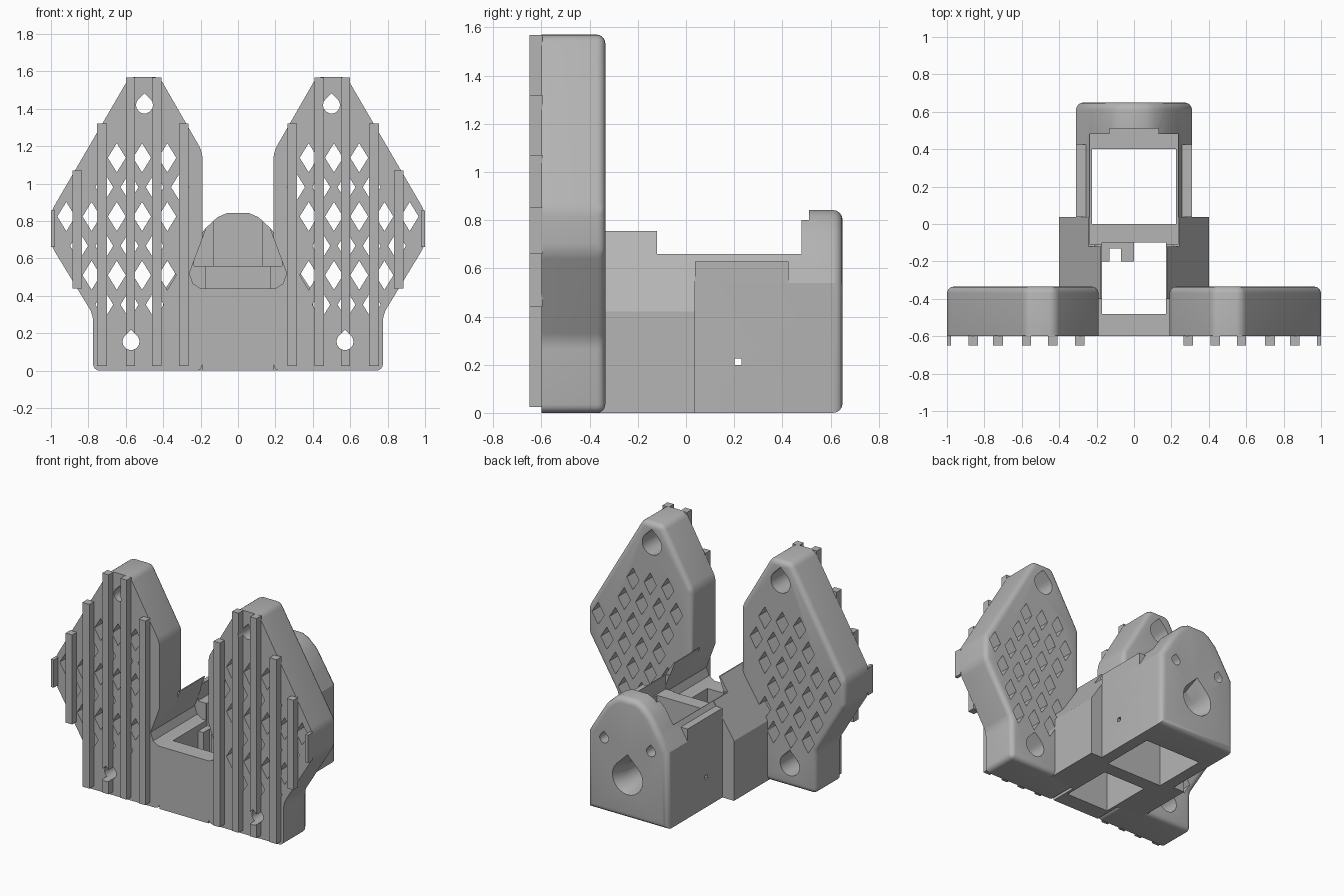
import bpy, bmesh, math

cube = bpy.data.objects.get("Cube")
if cube:
    bpy.data.objects.remove(cube, do_unlink=True)

GREY = (0.46, 0.46, 0.46, 1)
grey = bpy.data.materials.new("plain_grey")
grey.use_nodes = True
grey.diffuse_color = GREY
grey.node_tree.nodes["Principled BSDF"].inputs["Base Color"].default_value = GREY


def add_prism(bm, outline, y0, y1, taper=1.0):
    """Extrude an (x, z) outline along y; taper scales the y1 end about its centre."""
    cx = sum(p[0] for p in outline) / len(outline)
    cz = sum(p[1] for p in outline) / len(outline)
    a = [bm.verts.new((x, y0, z)) for x, z in outline]
    b = [bm.verts.new((cx + (x - cx) * taper, y1, cz + (z - cz) * taper)) for x, z in outline]
    bm.faces.new(a)
    bm.faces.new(b[::-1])
    for i in range(len(a)):
        j = (i + 1) % len(a)
        bm.faces.new((a[i], b[i], b[j], a[j]))


def rect(x0, x1, z0, z1):
    return [(x0, z0), (x1, z0), (x1, z1), (x0, z1)]


def teardrop(x, z, r, n=20):
    """Circle with a pointed top."""
    arc = [math.radians(135 + 270 * i / n) for i in range(n + 1)]
    return [(x + r * math.cos(a), z + r * math.sin(a)) for a in arc] + [(x, z + r * 1.41)]


def make(name, prisms, bevel=0, all_edges=False):
    bm = bmesh.new()
    for p in prisms:
        add_prism(bm, *p)
    bmesh.ops.recalc_face_normals(bm, faces=bm.faces)
    if bevel:
        front = min(v.co.y for v in bm.verts)
        back = max(v.co.y for v in bm.verts)
        edges = [e for e in bm.edges if all(v.co.y > back - 1e-4 for v in e.verts)
                 or (all_edges and not all(v.co.y < front + 1e-4 for v in e.verts))]
        bmesh.ops.bevel(bm, geom=edges, offset=bevel, segments=4, profile=0.5,
                        affect='EDGES', clamp_overlap=True)
    mesh = bpy.data.meshes.new(name)
    bm.to_mesh(mesh)
    bm.free()
    mesh.materials.append(grey)
    ob = bpy.data.objects.new(name, mesh)
    bpy.context.collection.objects.link(ob)
    return ob


def select(ob):
    bpy.ops.object.select_all(action='DESELECT')
    ob.select_set(True)
    bpy.context.view_layer.objects.active = ob


def cut(ob, *prisms):
    """Subtract each prism, then discard the cutter."""
    for group in prisms:
        cutter = make("cutter", group if isinstance(group, list) else [group])
        cutter.hide_render = True
        mod = ob.modifiers.new("cut", 'BOOLEAN')
        mod.operation, mod.solver, mod.object = 'DIFFERENCE', 'EXACT', cutter
        select(ob)
        bpy.ops.object.modifier_apply(modifier=mod.name)
        bpy.data.objects.remove(cutter, do_unlink=True)


def smooth(ob):
    select(ob)
    bpy.ops.object.shade_smooth_by_angle(angle=math.radians(30))


def sym(half):
    """Complete a right-hand outline with its mirror image."""
    return half + [(-x, z) for x, z in half[::-1]]


# Openings shared by several parts
throat = (sym([(0.20, 0.44), (0.24, 0.465), (0.26, 0.52), (0.17, 0.76), (0.17, 0.9)]), -0.8, -0.11)
front_well = (rect(-0.17, 0.17, -0.1, 0.9), -0.48, -0.10)
rear_well = (rect(-0.225, 0.225, -0.1, 0.9), 0.0, 0.40)
upper_well = (rect(-0.235, 0.235, 0.56, 0.9), -0.11, 0.48)

# Wing plates with diamond lattice, screw holes and ribs
WING = [(0.19, 0), (0.775, 0), (0.775, 0.30), (1.0, 0.67), (1.0, 0.85),
        (0.58, 1.57), (0.42, 1.57), (0.19, 1.17)]
SCREWS = [(0.50, 1.42), (0.572, 0.155)]
RIBS = [(0.265, 0.315, 0.025, 1.32), (0.41, 0.46, 0.025, 1.568), (0.55, 0.60, 0.025, 1.568),
        (0.70, 0.755, 0.025, 1.32), (0.835, 0.885, 0.44, 1.07), (0.978, 1.0, 0.66, 0.855)]


def lattice_points():
    for row in range(7):
        z = 1.295 - 0.157 * row
        for k in range(6):
            x = 0.31 + 0.135 * k + (0.068 if row % 2 else 0)
            outer = 1 - max(0, z - 0.85) * 0.583 - max(0, 0.67 - z) * 0.61 - 0.08
            inner = 0.19 + max(0, z - 1.17) * 0.575 + 0.08
            clear = all(math.hypot(x - a, z - b) > 0.15 for a, b in SCREWS)
            if inner < x < outer and clear and not (x < 0.35 and z < 0.7):
                yield x, z


for side, s in (("left", 1), ("right", -1)):
    wing = make(side + "_wing", [([(s * x, z) for x, z in WING], -0.60, -0.335)], 0.035, True)
    diamonds = [([(s * (x + 0.048), z), (s * x, z + 0.078), (s * (x - 0.048), z), (s * x, z - 0.078)],
                 -0.7, -0.2) for x, z in lattice_points()]
    bores = [(teardrop(s * x, z, 0.045), -0.8, -0.2) for x, z in SCREWS]
    sinks = [(teardrop(s * x, z, 0.075), -0.50, -0.2) for x, z in SCREWS]
    cut(wing, throat, diamonds, bores, sinks)
    smooth(wing)
    ribs = make(side + "_ribs", [(rect(s * a, s * b, lo, hi), -0.65, -0.595) for a, b, lo, hi in RIBS])
    cut(ribs, bores)

# Bar joining the wings at the front
bridge = make("front_bridge", [(rect(-0.19, 0.19, 0, 0.44), -0.60, -0.335)])
cut(bridge, front_well)

# Shoulder block behind the wings, with sloped flanks
shoulder = make("shoulder_block", [(sym([(0.40, 0), (0.40, 0.42), (0.18, 0.755)]), -0.40, 0.038)])
cut(shoulder, throat, front_well, rear_well, upper_well,
    (rect(-0.6, 0.6, 0.66, 1.0), -0.12, 0.2))
smooth(shoulder)

# Rear housing with arched back wall
arch = sym([(0.31, 0), (0.31, 0.54), (0.235, 0.665), (0.175, 0.76), (0.11, 0.82), (0.06, 0.842)])
housing = make("rear_housing", [(arch, 0.038, 0.65)], 0.04)
cut(housing, rear_well, upper_well,
    (rect(-0.6, 0.6, 0.66, 1.0), -0.2, 0.48),
    (rect(-0.13, 0.13, 0.56, 1.0), 0.4, 0.51),
    (teardrop(0, 0.28, 0.085), 0.3, 0.7),
    (teardrop(0, 0.28, 0.08), 0.52, 0.66, 1.5),
    [(teardrop(s * 0.182, 0.52, 0.022), 0.3, 0.7) for s in (1, -1)],
    [(teardrop(s * 0.182, 0.52, 0.034), 0.57, 0.7) for s in (1, -1)])
# Pin holes through the side walls
for s in (1, -1):
    pin_hole = (rect(s * 0.2, s * 0.4, 0.198, 0.226), 0.202, 0.230)
    cut(housing, pin_hole)
smooth(housing)

# Flat rails along the top edges of the housing
for side, s in (("left", 1), ("right", -1)):
    make(side + "_rail", [(rect(s * 0.257, s * 0.31, 0.535, 0.628), 0.038, 0.425)])

# Small clip on the partition between the wells
make("cable_clip", [(rect(-0.17, -0.13, 0.2, 0.4), -0.20, -0.13),
                    (rect(-0.07, 0.0, 0.2, 0.4), -0.20, -0.13),
                    (rect(-0.17, 0.0, 0.2, 0.4), -0.13, -0.10)])
